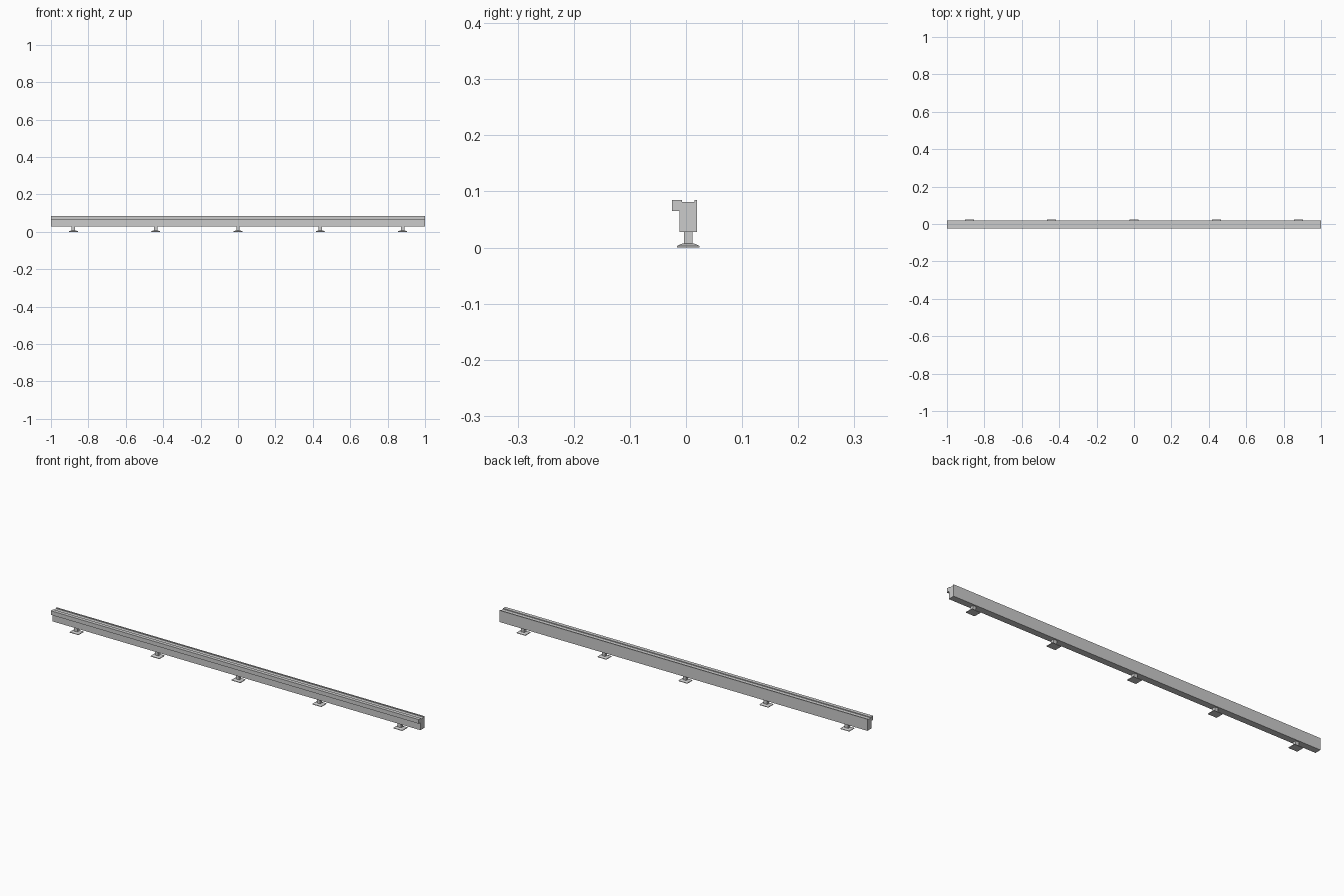
import bpy, bmesh

if "Cube" in bpy.data.objects:
    bpy.data.objects.remove(bpy.data.objects["Cube"])


def new_object(name, bm):
    bmesh.ops.recalc_face_normals(bm, faces=bm.faces)
    mesh = bpy.data.meshes.new(name)
    bm.to_mesh(mesh)
    bm.free()
    obj = bpy.data.objects.new(name, mesh)
    bpy.context.collection.objects.link(obj)
    return obj


def loft(name, rings):
    """Join equal-sized point rings into a closed solid."""
    bm = bmesh.new()
    loops = [[bm.verts.new(p) for p in ring] for ring in rings]
    n = len(loops[0])
    for a, b in zip(loops, loops[1:]):
        for i in range(n):
            j = (i + 1) % n
            bm.faces.new((a[i], a[j], b[j], b[i]))
    bm.faces.new(loops[0])
    bm.faces.new(loops[-1])
    return new_object(name, bm)


def rect(x, y, z, hx, hy):
    return [(x - hx, y - hy, z), (x + hx, y - hy, z),
            (x + hx, y + hy, z), (x - hx, y + hy, z)]


# Long rail: stepped cross-section with an overhanging front lip and top channel
profile = [(-0.012, 0.028), (0.020, 0.028), (0.020, 0.085), (0.015, 0.085),
           (0.015, 0.081), (-0.007, 0.081), (-0.007, 0.085), (-0.025, 0.085),
           (-0.025, 0.065), (-0.012, 0.065)]
loft("rail", [[(x, y, z) for y, z in profile] for x in (-1, 1)])

# Five feet: tapered square plate with a short post up to the rail
FOOT_Y = 0.004
for i in range(5):
    x = (i - 2) * 0.44
    loft(f"foot_plate_{i + 1}", [rect(x, FOOT_Y, 0.0, 0.024, 0.020),
                                 rect(x, FOOT_Y, 0.003, 0.024, 0.020),
                                 rect(x, FOOT_Y, 0.007, 0.013, 0.011)])
    loft(f"foot_post_{i + 1}", [rect(x, FOOT_Y, 0.005, 0.009, 0.008),
                                rect(x, FOOT_Y, 0.030, 0.009, 0.008)])
